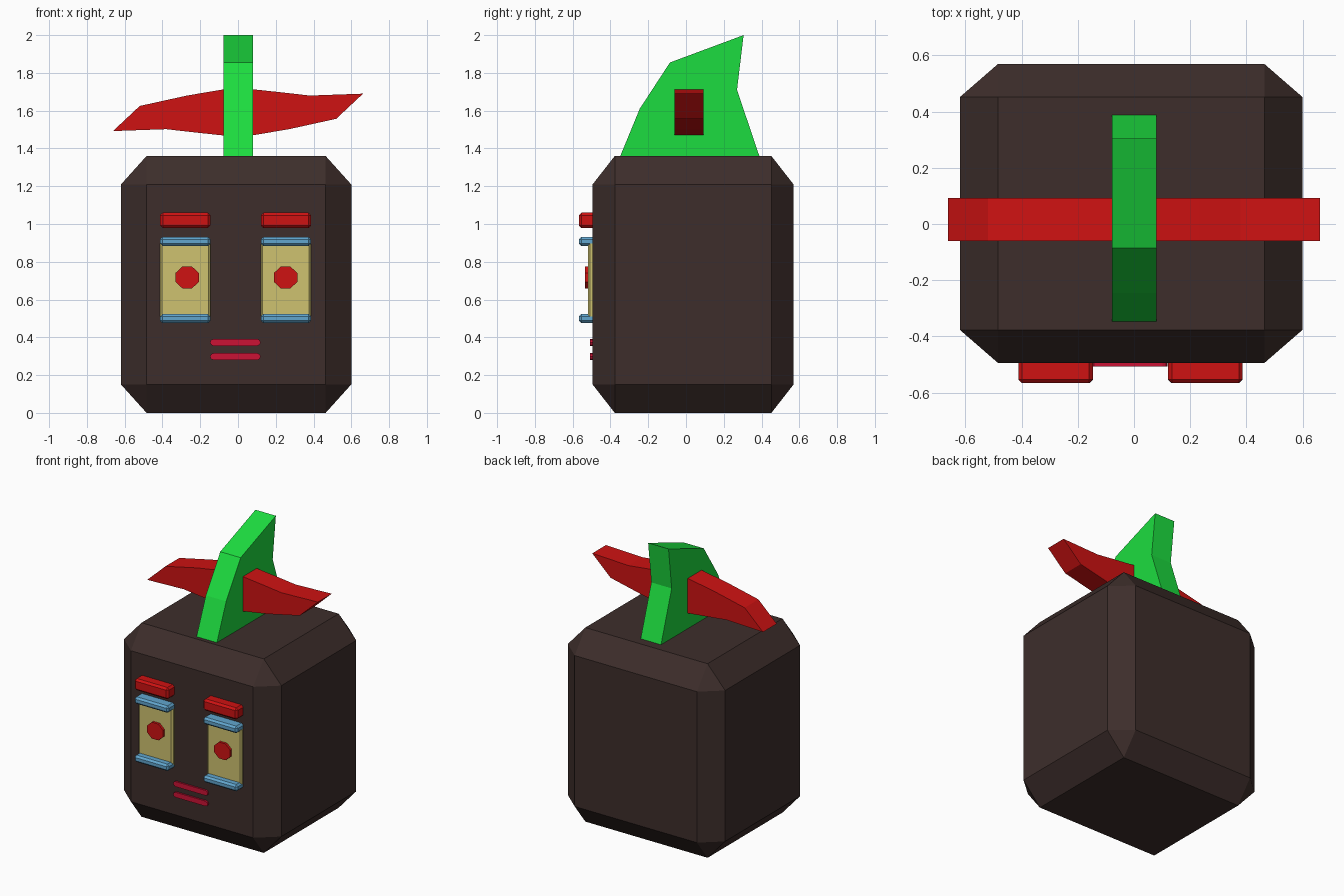
import bpy, bmesh, math
from mathutils import Vector

if "Cube" in bpy.data.objects:
    bpy.data.objects.remove(bpy.data.objects["Cube"])


def material(name, rgb):
    m = bpy.data.materials.new(name)
    m.diffuse_color = (*rgb, 1)
    m.use_nodes = True
    m.node_tree.nodes["Principled BSDF"].inputs["Base Color"].default_value = m.diffuse_color
    return m


BROWN = material("brown", (0.047, 0.027, 0.024))
GREEN = material("green", (0.012, 0.72, 0.05))
RED = material("red", (0.62, 0.006, 0.006))
YELLOW = material("yellow", (0.62, 0.54, 0.16))
BLUE = material("blue", (0.12, 0.38, 0.62))
LIP = material("lip_red", (0.6, 0.006, 0.035))


def finish(bm, name, mat):
    bmesh.ops.recalc_face_normals(bm, faces=bm.faces[:])
    me = bpy.data.meshes.new(name)
    bm.to_mesh(me)
    bm.free()
    me.materials.append(mat)
    ob = bpy.data.objects.new(name, me)
    bpy.context.collection.objects.link(ob)
    return ob


def chamfer_box(name, lo, hi, cut, mat):
    """Box whose every edge is cut flat; cut is the chamfer along x, y, z."""
    bm = bmesh.new()
    mid, half = (Vector(lo) + Vector(hi)) / 2, (Vector(hi) - Vector(lo)) / 2
    signs = [(a, b, c) for a in (-1, 1) for b in (-1, 1) for c in (-1, 1)]
    for s in signs:
        for full in range(3):
            bm.verts.new([mid[i] + s[i] * (half[i] - (0 if i == full else cut[i]))
                          for i in range(3)])
    bmesh.ops.convex_hull(bm, input=bm.verts[:])
    bmesh.ops.dissolve_limit(bm, angle_limit=0.02, verts=bm.verts[:], edges=bm.edges[:])
    return finish(bm, name, mat)


def prism(name, profile, axis, lo, hi, mat):
    """Extrude a profile along x (profile is y, z) or y (profile is x, z)."""
    bm = bmesh.new()
    vs = [bm.verts.new((lo, a, b) if axis == "x" else (a, lo, b)) for a, b in profile]
    face = bm.faces.new(vs)
    ext = bmesh.ops.extrude_face_region(bm, geom=[face])["geom"]
    bm.faces.ensure_lookup_table()
    offset = (hi - lo, 0, 0) if axis == "x" else (0, hi - lo, 0)
    bmesh.ops.translate(bm, vec=offset, verts=[g for g in ext if isinstance(g, bmesh.types.BMVert)])
    return finish(bm, name, mat)


# Head block
chamfer_box("head", (-0.62, -0.495, 0), (0.60, 0.57, 1.36), (0.136, 0.118, 0.151), BROWN)

# Crest on top
prism("crest", [(-0.35, 1.355), (-0.245, 1.61), (-0.085, 1.855), (0.305, 2.0),
                (0.27, 1.71), (0.39, 1.355)], "x", -0.078, 0.08, GREEN)

# Side blades, the left one being the right one turned half a turn
blade = [(0.05, 1.713), (0.08, 1.713), (0.23, 1.697), (0.38, 1.68), (0.662, 1.69),
         (0.52, 1.557), (0.27, 1.502), (0.08, 1.47), (0.05, 1.47)]
prism("right_blade", blade, "y", -0.06, 0.093, RED)
prism("left_blade", [(-x, 3.182 - z) for x, z in blade], "y", -0.06, 0.093, RED)

# Eyes with lids, pupils and brows
for side, cx in (("left", -0.279), ("right", 0.254)):
    def slab(part, z0, z1, front, c, mat):
        chamfer_box(f"{side}_{part}", (cx - 0.133, front, z0), (cx + 0.133, -0.44, z1),
                    (c, c, c), mat)
    slab("brow", 0.978, 1.06, -0.567, 0.014, RED)
    slab("upper_lid", 0.883, 0.932, -0.567, 0.013, BLUE)
    slab("lower_lid", 0.475, 0.523, -0.567, 0.013, BLUE)
    slab("eye", 0.49, 0.915, -0.518, 0.01, YELLOW)
    px = cx + (0.01 if side == "left" else -0.002)
    octagon = [(px + 0.067 * math.cos(math.radians(22.5 + 45 * i)),
                0.717 + 0.062 * math.sin(math.radians(22.5 + 45 * i))) for i in range(8)]
    prism(f"{side}_pupil", octagon, "y", -0.535, -0.46, RED)

# Lips as two round-ended strips
for name, z in (("upper_lip", 0.373), ("lower_lip", 0.298)):
    outline = []
    for end, start in ((0.102, -90), (-0.13, 90)):
        for i in range(5):
            a = math.radians(start + 45 * i)
            outline.append((end + 0.018 * math.cos(a), z + 0.018 * math.sin(a)))
    prism(name, outline, "y", -0.507, -0.46, LIP)
